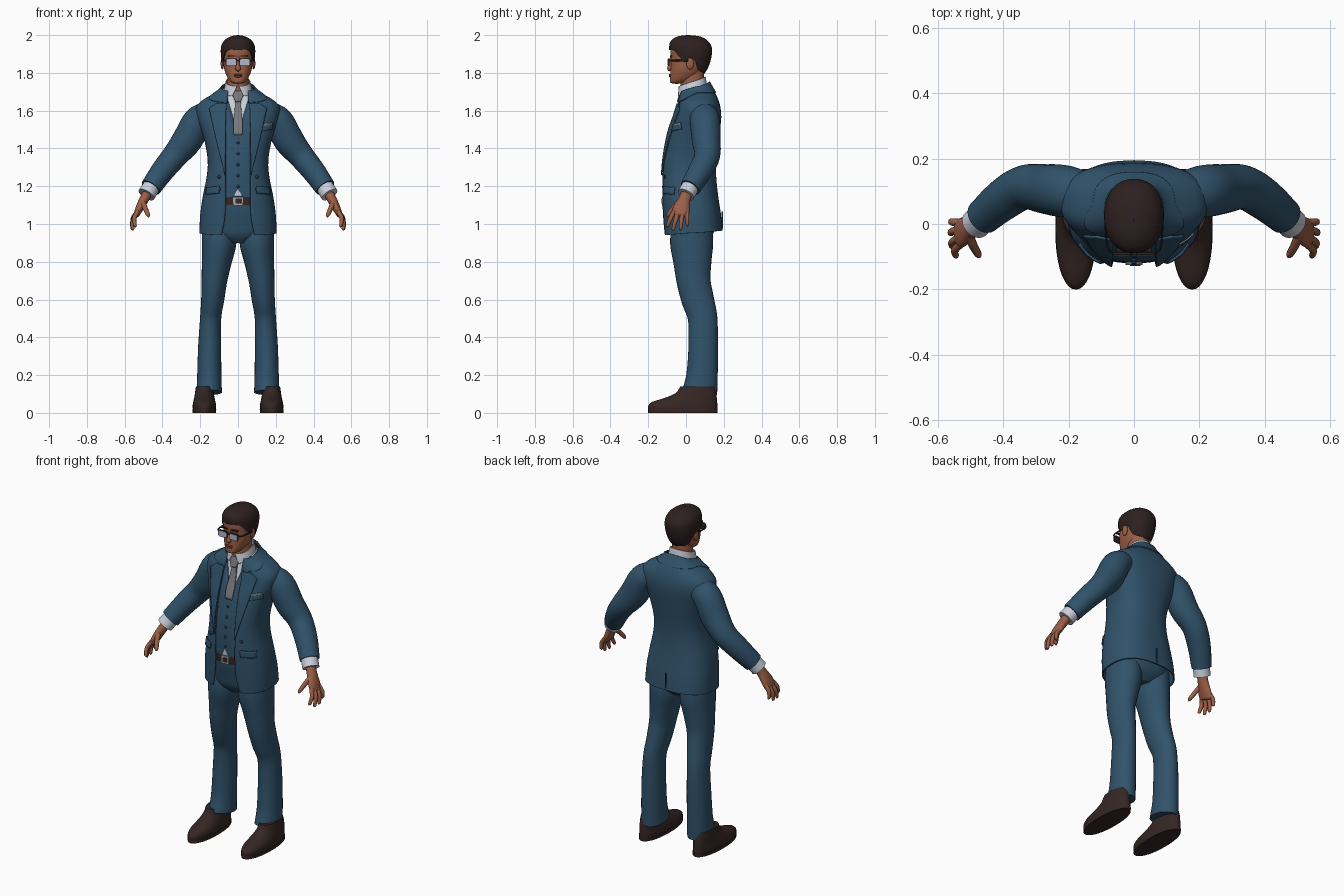
import bpy, bmesh, math
from mathutils import Vector, Matrix

if "Cube" in bpy.data.objects:
    bpy.data.objects.remove(bpy.data.objects["Cube"])

def material(name, r, g, b):
    m = bpy.data.materials.new(name)
    m.diffuse_color = (r, g, b, 1)
    m.use_nodes = True
    m.node_tree.nodes["Principled BSDF"].inputs["Base Color"].default_value = m.diffuse_color
    return m

SUIT = material("suit_blue", .03, .085, .145)
NAVY = material("button_navy", .015, .035, .06)
SKIN = material("skin", .33, .115, .06)
LIPS = material("lips", .2, .06, .04)
HAIR = material("hair_dark", .026, .015, .014)
SHIRT = material("shirt_white", .6, .63, .71)
TIE = material("tie_grey", .19, .19, .2)
LEATHER = material("leather_brown", .035, .02, .018)
LENS = material("lens_pale", .42, .48, .6)
METAL = material("buckle_metal", .4, .4, .42)

def finish(name, bm, mat, mirror=False, solid=0, offset=-1):
    me = bpy.data.meshes.new(name)
    bm.to_mesh(me)
    bm.free()
    ob = bpy.data.objects.new(name, me)
    bpy.context.collection.objects.link(ob)
    me.materials.append(mat)
    bpy.ops.object.select_all(action='DESELECT')
    bpy.context.view_layer.objects.active = ob
    ob.select_set(True)
    bpy.ops.object.shade_smooth_by_angle(angle=math.radians(40))
    if solid:
        s = ob.modifiers.new("thickness", 'SOLIDIFY')
        s.thickness, s.offset = solid, offset
    if mirror:
        ob.modifiers.new("mirror", 'MIRROR').use_mirror_merge = False
    return ob

def prof(rows, z):
    """Smooth interpolation of rows (key, values...) at key z."""
    z = max(rows[0][0], min(rows[-1][0], z))
    i = 0
    while i < len(rows) - 2 and z > rows[i + 1][0]:
        i += 1
    val = lambda k: Vector(rows[k][1:])
    def slope(k):
        p, q = max(k - 1, 0), min(k + 1, len(rows) - 1)
        return (val(q) - val(p)) / (rows[q][0] - rows[p][0])
    h = rows[i + 1][0] - rows[i][0]
    t = (z - rows[i][0]) / h
    return (val(i) * (2*t**3 - 3*t*t + 1) + slope(i) * (h * (t**3 - 2*t*t + t))
            + val(i + 1) * (3*t*t - 2*t**3) + slope(i + 1) * (h * (t**3 - t*t)))

def spow(v, e):
    return math.copysign(abs(v) ** e, v)

def shell(name, rows, mat, lo, hi, op=None, grow=0, n=2.5, steps=32, cols=48,
          dx=0, solid=0, mirror=False, cap=False):
    """Loft of superellipse rings (z, half width, y front, y back), split at the front by op(z)."""
    lo_f = lo if callable(lo) else (lambda u: lo)
    hi_f = hi if callable(hi) else (lambda u: hi)
    bm = bmesh.new()
    grid = []
    for i in range(steps + 1):
        t = (1 - math.cos(math.pi * i / steps)) / 2
        z0 = lo_f(0) + (hi_f(0) - lo_f(0)) * t
        u0 = 0
        if op:
            u0 = math.asin(min(.9, max(0, op(z0)) / (prof(rows, z0)[0] + grow)) ** (n / 2))
        ring = []
        for j in range(cols + 1):
            u = u0 + (2 * math.pi - 2 * u0) * j / cols
            z = lo_f(u) + (hi_f(u) - lo_f(u)) * t
            a, yf, yb = prof(rows, z)
            a, yf, yb = a + grow, yf - grow, yb + grow
            ring.append(bm.verts.new((dx + a * spow(math.sin(u), 2 / n),
                        (yf + yb) / 2 - (yb - yf) / 2 * spow(math.cos(u), 2 / n), z)))
        grid.append(ring)
    for p, q in zip(grid, grid[1:]):
        for j in range(cols):
            bm.faces.new((p[j], p[j + 1], q[j + 1], q[j]))
    bmesh.ops.remove_doubles(bm, verts=bm.verts, dist=.0003)
    if cap:
        bmesh.ops.holes_fill(bm, edges=[e for e in bm.edges if e.is_boundary], sides=0)
    return finish(name, bm, mat, mirror, solid)

def tube(name, pts, mat, mirror=True, ref=(0, 1, 0), sides=20, sub=5):
    """Capped tube through points (x, y, z, side radius, radius along ref)."""
    rows = [(i, *p) for i, p in enumerate(pts)]
    path = [prof(rows, i / sub) for i in range((len(pts) - 1) * sub + 1)]
    bm = bmesh.new()
    rings = []
    for i, p in enumerate(path):
        t = (path[min(i + 1, len(path) - 1)] - path[max(i - 1, 0)])
        t = Vector(t[:3]).normalized()
        n1 = Vector(ref)
        n1 = (n1 - t * n1.dot(t)).normalized()
        n2 = t.cross(n1)
        rings.append([bm.verts.new(Vector(p[:3]) + n2 * p[3] * math.cos(w) + n1 * p[4] * math.sin(w))
                      for w in (2 * math.pi * k / sides for k in range(sides))])
    for p, q in zip(rings, rings[1:]):
        for k in range(sides):
            bm.faces.new((p[k], p[(k + 1) % sides], q[(k + 1) % sides], q[k]))
    bm.faces.new(rings[0])
    bm.faces.new(rings[-1])
    bmesh.ops.recalc_face_normals(bm, faces=bm.faces)
    return finish(name, bm, mat, mirror)

def front_y(x, z):
    a, yf, yb = prof(JACKET, z)
    return (yf + yb) / 2 - (yb - yf) / 2 * (1 - min(abs(x / a), .985) ** 2.5) ** .4

def strip(name, rows, mat, grow=0, solid=.006, mirror=False, tilt=0, cols=8, sub=4):
    """Cloth piece lying on the front of the torso; rows (z, x from, x to) from top to bottom."""
    bm = bmesh.new()
    grid = []
    for r, s in zip(rows, rows[1:]):
        for k in range(sub + (s is rows[-1])):
            z, x0, x1 = Vector(r).lerp(Vector(s), k / sub)
            xs = [x0 + (x1 - x0) * j / cols for j in range(cols + 1)]
            grid.append([bm.verts.new((x, front_y(x, z) - grow, z + tilt * (x - x0))) for x in xs])
    for p, q in zip(grid, grid[1:]):
        for j in range(cols):
            bm.faces.new((q[j], q[j + 1], p[j + 1], p[j]))
    return finish(name, bm, mat, mirror, solid, 1)

def ball(name, loc, size, mat, mirror=False):
    bm = bmesh.new()
    bmesh.ops.create_uvsphere(bm, u_segments=16, v_segments=10, radius=1,
                              matrix=Matrix.Translation(loc) @ Matrix.Diagonal((*size, 1)))
    return finish(name, bm, mat, mirror)

def box(name, loc, size, mat, mirror=False, bevel=0):
    bm = bmesh.new()
    bmesh.ops.create_cube(bm, size=1, matrix=Matrix.Translation(loc) @ Matrix.Diagonal((*size, 1)))
    if bevel:
        edges = [e for e in bm.edges if abs(e.verts[0].co.y - e.verts[1].co.y) > 1e-4]
        bmesh.ops.bevel(bm, geom=edges, offset=bevel, segments=3, affect='EDGES', profile=.5)
    return finish(name, bm, mat, mirror)

back = lambda u: (1 - math.cos(u)) / 2   # 0 at the front, 1 at the back

# Torso rings shared by jacket, vest and shirt
JACKET = [(.94, .205, -.12, .197), (1.05, .2, -.126, .185), (1.15, .186, -.13, .17),
          (1.25, .166, -.13, .16), (1.33, .16, -.125, .16), (1.42, .173, -.11, .17),
          (1.5, .195, -.09, .18), (1.57, .218, -.064, .187), (1.62, .222, -.048, .182),
          (1.655, .19, -.038, .172), (1.69, .13, -.028, .157), (1.72, .09, -.018, .14),
          (1.755, .07, -.01, .12)]

# Jacket, vest, shirt
shell("jacket", JACKET, SUIT, lambda u: .94 + .025 * back(u), lambda u: 1.7 + .05 * back(u),
      op=lambda z: .066 + max(0, 1.1 - z) ** 2 * .9 - max(0, z - 1.6) * .12,
      steps=40, cols=64, solid=.007)
shell("jacket_collar", JACKET, SUIT, lambda u: 1.642 + .055 * min(1, 1 - math.cos(u)),
      lambda u: 1.703 + .052 * back(u), op=lambda z: .055, grow=.006, steps=10, solid=.006)
strip("lapel", [(1.637, .06, .115), (1.61, .062, .152), (1.56, .064, .14), (1.45, .066, .115),
                (1.35, .066, .09), (1.26, .066, .069)], SUIT, .002, .007, True)
shell("vest", JACKET, SUIT, 1.15, 1.71, op=lambda z: (z - 1.48) * .3, grow=-.012, solid=.004)
shell("shirt", JACKET, SHIRT, 1.42, lambda u: 1.7 + .04 * back(u), grow=-.018)
shell("shirt_collar", [(1.68, .08, -.046, .12), (1.78, .061, -.03, .104)], SHIRT,
      lambda u: 1.675 + .05 * back(u), lambda u: 1.73 + .05 * back(u),
      op=lambda z: .004 + (1.73 - z) * .5, n=2.2, steps=8, solid=.005)
strip("shirt_tail", [(1.185, -.002, .002), (1.145, -.024, .024)], SHIRT, -.009, .004)

# Tie
strip("tie", [(1.655, -.014, .014), (1.6, -.018, .018), (1.53, -.025, .025), (1.47, -.022, .022)],
      TIE, -.014, .01)
strip("tie_knot", [(1.7, -.025, .025), (1.68, -.028, .028), (1.645, -.014, .014)], TIE, -.004, .012)

# Pockets and buttons
strip("hip_pocket_flap", [(1.2, .098, .163), (1.162, .098, .167)], SUIT, 0, .007, True, -.1)
strip("breast_pocket", [(1.515, .125, .182), (1.49, .125, .18)], SUIT, 0, .006, False, .2)
strip("pocket_square", [(1.528, .13, .18), (1.512, .13, .18)], TIE, .001, .005, False, .2)
for k in range(5):
    z = 1.43 - .058 * k
    ball("vest_button", (0, front_y(0, z) + .009, z), (.008, .005, .008), NAVY)
for z in (1.25, 1.185):
    ball("jacket_button", (.1, front_y(.1, z), z), (.01, .006, .01), NAVY, True)
box("back_vent", (0, .192, 1.02), (.004, .008, .09), NAVY)

# Trousers and belt
HIPS = [(.9, .05, -.05, .1), (.94, .14, -.082, .14), (1.0, .17, -.095, .16),
        (1.08, .172, -.11, .158), (1.16, .165, -.115, .15)]
shell("trouser_hips", HIPS, SUIT, .9, 1.16, steps=16, cap=True)
shell("belt", HIPS, LEATHER, 1.1, 1.143, grow=.006, steps=4)
box("belt_buckle", (0, -.12, 1.121), (.052, .012, .046), METAL, bevel=.008)
box("buckle_center", (.004, -.1265, 1.121), (.032, .004, .026), LEATHER)
tube("trouser_leg", [(.1, .03, 1.0, .09, .105), (.1, .03, .9, .091, .114), (.113, .034, .8, .079, .101),
                     (.125, .04, .7, .068, .09), (.134, .062, .6, .061, .086), (.145, .088, .5, .056, .078),
                     (.15, .091, .35, .061, .078), (.152, .085, .2, .064, .083),
                     (.152, .073, .108, .067, .093)], SUIT, sides=28)

# Shoes
SHOE = [(0, .054, -.188, .16), (.012, .06, -.198, .166), (.04, .062, -.199, .166), (.058, .059, -.18, .165),
        (.08, .054, -.11, .163), (.105, .05, -.055, .16), (.14, .045, -.03, .15)]
shell("shoe", SHOE, LEATHER, 0, .14, n=2.15, steps=18, cols=36, dx=.178, mirror=True, cap=True)
shell("shoe_sole", [(0, .062, -.2, .167), (.02, .063, -.2, .168)], LEATHER, 0, .02, n=2.15,
      steps=2, cols=36, dx=.178, mirror=True, cap=True)

# Sleeves, cuffs, hands
tube("sleeve", [(.15, .09, 1.58, .07, .07), (.213, .1, 1.545, .078, .08), (.268, .107, 1.445, .08, .076),
                (.335, .112, 1.36, .068, .068), (.4, .075, 1.28, .062, .064),
                (.462, .022, 1.192, .055, .055)], SUIT, sides=28)
tube("shirt_cuff", [(.45, .03, 1.21, .046, .046), (.485, .0, 1.155, .047, .047)], SHIRT, sides=24)
tube("palm", [(.475, .008, 1.17, .026, .03), (.5, -.01, 1.125, .025, .033), (.523, -.024, 1.08, .021, .045),
              (.538, -.03, 1.048, .015, .043), (.541, -.032, 1.04, .006, .03)], SKIN)
for name, y0, tip in (("index_finger", -.063, (.546, -.1, .985)), ("middle_finger", -.04, (.56, -.07, .967)),
                      ("ring_finger", -.017, (.563, -.03, .968)), ("little_finger", .004, (.56, .008, .99))):
    a, b = Vector((.532, y0, 1.065)), Vector(tip)
    m = a.lerp(b, .5) + Vector((.01, 0, .004))
    tube(name, [(*a, .012, .012), (*m, .0115, .0115), (*a.lerp(b, .92), .009, .009), (*b, .003, .003)],
         SKIN, sides=10)
tube("thumb", [(.508, -.03, 1.12, .016, .016), (.492, -.066, 1.085, .0135, .0135),
               (.477, -.093, 1.05, .011, .011), (.473, -.1, 1.037, .004, .004)], SKIN, sides=10)

# Neck and head
shell("neck", [(1.68, .066, -.03, .1), (1.76, .056, -.028, .095), (1.84, .056, -.028, .095)],
      SKIN, 1.68, 1.84, n=2, steps=8)
HEAD = [(1.742, .003, -.055, -.045), (1.746, .028, -.08, -.01), (1.762, .047, -.085, .03),
        (1.79, .063, -.083, .07), (1.82, .073, -.081, .09), (1.85, .077, -.079, .105),
        (1.88, .079, -.08, .115), (1.91, .08, -.083, .118), (1.94, .078, -.076, .115), (1.97, .06, -.05, .09)]
shell("head", HEAD, SKIN, 1.742, 1.97, n=2.3)
tube("nose", [(0, -.076, 1.885, .007, .008), (0, -.084, 1.845, .009, .01), (0, -.088, 1.822, .015, .012),
              (0, -.083, 1.811, .007, .006)], SKIN, False, sides=14)
ball("upper_lip", (0, -.083, 1.79), (.024, .007, .005), LIPS)
ball("lower_lip", (0, -.083, 1.782), (.02, .007, .006), LIPS)
ball("ear", (.083, .022, 1.85), (.009, .02, .032), SKIN, True)
box("eyebrow", (.034, -.08, 1.889), (.04, .012, .007), HAIR, True)

# Hair with a sloping hairline
CAP = [(1.78, .062, -.07, .086), (1.82, .077, -.076, .113), (1.86, .086, -.081, .129),
       (1.9, .091, -.086, .137), (1.94, .089, -.089, .135), (1.97, .074, -.08, .115),
       (1.99, .046, -.052, .083), (1.998, .02, -.02, .045), (2.0, .001, .008, .012)]
LINE = [(0, 1.922, 0), (.7, 1.918, 0), (1.05, 1.88, 0), (1.4, 1.862, 0), (1.7, 1.87, 0),
        (2.1, 1.815, 0), (3.15, 1.795, 0)]
shell("hair", CAP, HAIR, lambda u: prof(LINE, min(u, 2 * math.pi - u))[0], 2.0, n=2.2, solid=.009)

# Glasses
box("glasses_frame", (.036, -.091, 1.857), (.06, .007, .041), HAIR, True, .01)
box("glasses_lens", (.036, -.095, 1.856), (.052, .004, .033), LENS, True, .008)
box("glasses_bridge", (0, -.096, 1.865), (.016, .006, .006), HAIR)
tube("glasses_arm", [(.062, -.09, 1.866, .004, .005), (.08, -.075, 1.866, .003, .005),
                     (.086, -.03, 1.865, .003, .005), (.088, .025, 1.862, .003, .005)],
     HAIR, ref=(0, 0, 1), sides=8)
